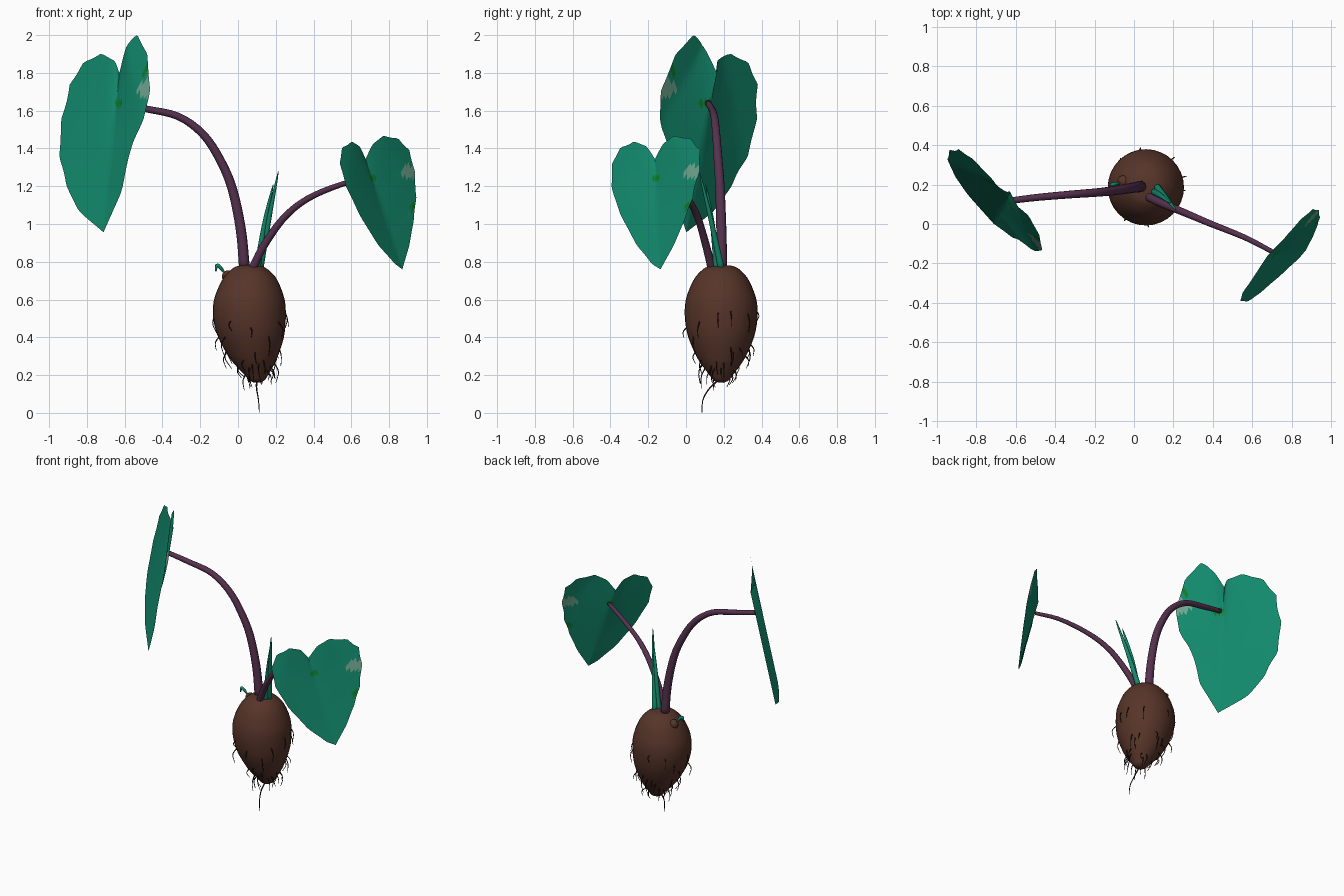
import bpy, bmesh, math, random
from mathutils import Vector

if "Cube" in bpy.data.objects:
    bpy.data.objects.remove(bpy.data.objects["Cube"])

random.seed(4)


def material(name, rgb):
    m = bpy.data.materials.new(name)
    m.diffuse_color = (*rgb, 1)
    m.use_nodes = True
    m.node_tree.nodes["Principled BSDF"].inputs["Base Color"].default_value = m.diffuse_color
    return m


LEAF = material("leaf_green", (0.006, 0.255, 0.152))
PALE = material("pale_leaf_patch", (0.16, 0.38, 0.28))
SPOT = material("bright_green_spot", (0.003, 0.21, 0.02))
STEM = material("stem_purple", (0.092, 0.031, 0.076))
BROWN = material("tuber_brown", (0.095, 0.035, 0.022))
ROOT = material("root_dark_brown", (0.021, 0.009, 0.007))


def finish(name, bm, mats, smooth=True):
    me = bpy.data.meshes.new(name)
    bm.to_mesh(me)
    bm.free()
    for m in mats:
        me.materials.append(m)
    ob = bpy.data.objects.new(name, me)
    bpy.context.collection.objects.link(ob)
    if smooth:
        for p in me.polygons:
            p.use_smooth = True
    return ob


def spline(pts, n):
    """Sample n + 1 points on a Catmull-Rom curve through pts."""
    p = [Vector(q) for q in pts]
    p = [2 * p[0] - p[1]] + p + [2 * p[-1] - p[-2]]
    out = []
    for i in range(n + 1):
        f = i / n * (len(pts) - 1)
        k = min(int(f), len(pts) - 2)
        t = f - k
        a, b, c, d = p[k:k + 4]
        out.append(0.5 * (2 * b + (c - a) * t + (2 * a - 5 * b + 4 * c - d) * t * t
                          + (3 * b - a - 3 * c + d) * t ** 3))
    return out


def bridge(bm, r1, r2):
    n = len(r1)
    for j in range(n):
        bm.faces.new((r1[j], r1[(j + 1) % n], r2[(j + 1) % n], r2[j]))


def tube(bm, pts, radius, steps=16, sides=10):
    """Capped tube along a smooth path; radius is a function of 0..1."""
    path = spline(pts, steps)
    side = Vector((0.31, 0.9, 0.2))
    rings = []
    for i, c in enumerate(path):
        t = (path[min(i + 1, steps)] - path[max(i - 1, 0)]).normalized()
        side = (side - t * side.dot(t)).normalized()
        up = t.cross(side)
        r = radius(i / steps)
        rings.append([bm.verts.new(c + r * (math.cos(a) * side + math.sin(a) * up))
                      for a in (2 * math.pi * j / sides for j in range(sides))])
    for r1, r2 in zip(rings, rings[1:]):
        bridge(bm, r1, r2)
    bm.faces.new(rings[0][::-1])
    bm.faces.new(rings[-1])


def leaf(name, left, right, plane, fold, spots):
    """Heart leaf: front outline laid on a slanted plane, folded along its midrib."""
    a, b, c = plane
    N, K = 56, 12
    notch, tip = Vector(left[0]), Vector(left[-1])
    bm = bmesh.new()
    for outline, flip in ((left, False), (right, True)):
        edge = spline(outline, N)
        rows = []
        for i, e in enumerate(edge):
            rib = notch.lerp(tip, i / N)
            scallop = 1 - 0.035 * abs(math.sin(i / N * math.pi * 9))
            row = []
            for k in range(K + 1):
                q = rib.lerp(e, k / K * (scallop if 0 < i < N else 1))
                y = a + b * q.x + c * q.y + fold * max(0, 1 - (q - rib).length / 0.25)
                row.append(bm.verts.new((q.x, y, q.y)))
            rows.append(row)
        for r1, r2 in zip(rows, rows[1:]):
            for k in range(K):
                f = (r1[k], r2[k], r2[k + 1], r1[k + 1])
                bm.faces.new(f[::-1] if flip else f)
    bmesh.ops.remove_doubles(bm, verts=bm.verts, dist=0.0005)
    for f in bm.faces:
        m = f.calc_center_median()
        for x, z, r, index in spots:
            if math.hypot(m.x - x, m.z - z) < r:
                f.material_index = index
    bmesh.ops.recalc_face_normals(bm, faces=bm.faces)
    return finish(name, bm, [LEAF, PALE, SPOT])


# Large leaf, on the left
leaf("large_leaf",
     [(-.628, 1.80), (-.66, 1.87), (-.744, 1.9), (-.85, 1.82), (-.915, 1.66),
      (-.95, 1.42), (-.92, 1.24), (-.85, 1.08), (-.712, .956)],
     [(-.628, 1.80), (-.59, 1.94), (-.533, 2.0), (-.48, 1.9), (-.465, 1.71),
      (-.50, 1.555), (-.565, 1.4), (-.615, 1.18), (-.67, 1.05), (-.712, .956)],
     (-1.21, -1.18, .31), .075,
     [(-.475, 1.71, .055, 1), (-.77, 1.9, .025, 1), (-.635, 1.64, .018, 2),
      (-.49, 1.81, .018, 2)])

# Small leaf, on the right
leaf("small_leaf",
     [(.675, 1.345), (.64, 1.415), (.59, 1.435), (.54, 1.38), (.55, 1.264),
      (.613, 1.106), (.72, .92), (.82, .80), (.87, .76)],
     [(.675, 1.345), (.72, 1.43), (.786, 1.47), (.875, 1.435), (.925, 1.345),
      (.945, 1.18), (.935, 1.05), (.91, .9), (.87, .76)],
     (-1.50, 1.2, .35), .055,
     [(.905, 1.275, .035, 1), (.717, 1.243, .018, 2), (.93, 1.09, .022, 2)])

# Stems
bm = bmesh.new()
tube(bm, [(.035, .19, .76), (.015, .187, .97), (-.03, .18, 1.185), (-.095, .17, 1.34),
          (-.185, .16, 1.475), (-.317, .15, 1.57), (-.49, .135, 1.61), (-.63, .118, 1.64)],
     lambda t: .029 - .013 * t, 28, 12)
finish("large_stem", bm, [STEM])
bm = bmesh.new()
tube(bm, [(.07, .14, .75), (.14, .105, .89), (.25, .06, 1.04), (.38, .005, 1.14),
          (.565, -.07, 1.215), (.715, -.148, 1.243)],
     lambda t: .023 - .011 * t, 24, 12)
finish("small_stem", bm, [STEM])

# Rolled young leaf: two slim pointed blades
bm = bmesh.new()
blade = lambda t: .0015 + .017 * (1 - t) ** .6
tube(bm, [(.115, .19, .75), (.165, .13, 1.03), (.214, .07, 1.28)], blade, 12, 8)
tube(bm, [(.10, .165, .75), (.14, .14, 1.0), (.187, .105, 1.21)], blade, 12, 8)
finish("rolled_young_leaf", bm, [LEAF])

# Tuber: rings of (height, centre x, radius)
PROFILE = [(.16, .10, .015), (.172, .10, .04), (.2, .097, .062), (.25, .088, .1), (.3, .08, .131),
           (.4, .069, .174), (.5, .061, .192), (.6, .06, .187), (.7, .062, .148),
           (.75, .062, .108), (.775, .06, .07), (.783, .06, .02)]


def tuber_at(z):
    for (z0, x0, r0), (z1, x1, r1) in zip(PROFILE, PROFILE[1:]):
        if z <= z1:
            t = (z - z0) / (z1 - z0)
            return x0 + (x1 - x0) * t, r0 + (r1 - r0) * t


bm = bmesh.new()
rings = [[bm.verts.new((x + r * math.cos(a), .186 + r * math.sin(a), z))
          for a in (2 * math.pi * j / 32 for j in range(32))]
         for z, x, r in ((q.x, q.y, q.z) for q in spline(PROFILE, 33))]
for r1, r2 in zip(rings, rings[1:]):
    bridge(bm, r1, r2)
bm.faces.new(rings[0][::-1])
bm.faces.new(rings[-1])
finish("tuber", bm, [BROWN])

# Side bud and its curled sprout
bm = bmesh.new()
bmesh.ops.create_uvsphere(bm, u_segments=16, v_segments=10, radius=.032)
bmesh.ops.translate(bm, verts=bm.verts, vec=(-.053, .215, .722))
finish("side_bud", bm, [BROWN])
bm = bmesh.new()
tube(bm, [(-.07, .21, .74), (-.09, .205, .765), (-.112, .2, .782), (-.118, .197, .75)],
     lambda t: .004 + .006 * math.sin(math.pi * t), 10, 6)
finish("side_sprout", bm, [LEAF])

# Tap root and hair roots hanging from the lower tuber
bm = bmesh.new()
tube(bm, [(.10, .18, .18), (.098, .125, .13), (.108, .09, .07), (.113, .085, .001)],
     lambda t: .005 - .003 * t, 10, 5)
for i in range(44):
    z = random.uniform(.2, .36) if i < 30 else random.uniform(.36, .55)
    ang = i * 2.39996
    cx, r = tuber_at(z)
    d = Vector((math.cos(ang), math.sin(ang), 0))
    start = Vector((cx, .186, z)) + d * (r - .004)
    drop = random.uniform(.05, .11)
    cx2, r2 = tuber_at(max(z - drop, .17))
    hang = max(r2 + .004, r - random.uniform(-.025, .03))
    end = Vector((cx2, .186, z - drop)) + d * hang
    mid = start.lerp(end, .45) + d * .014 + Vector((random.uniform(-.01, .01), 0, 0))
    tube(bm, [start, mid, end], lambda t: .004 - .0025 * t, 5, 5)
finish("roots", bm, [ROOT])
